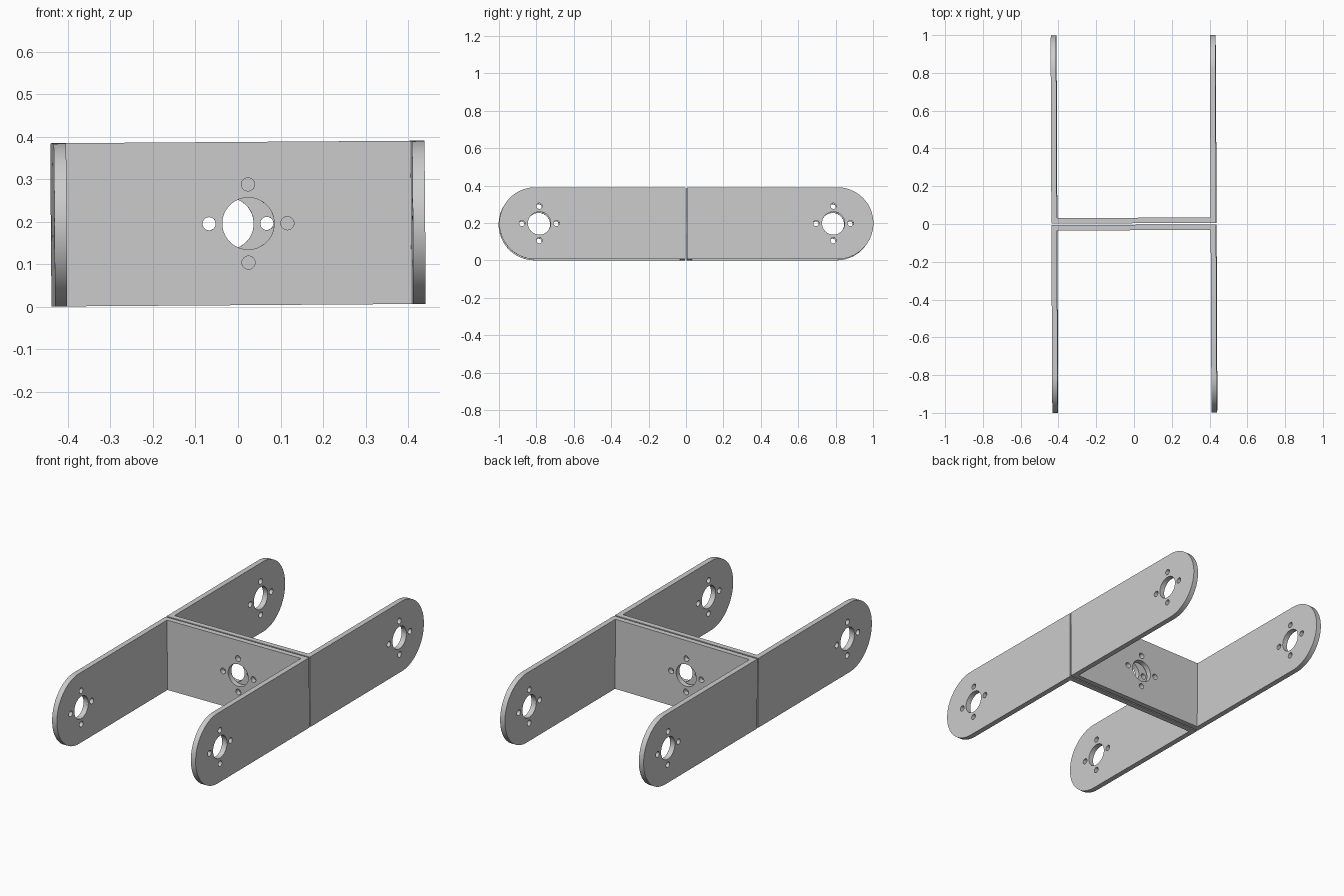
import bpy, bmesh
from math import pi, sin, cos, radians
from mathutils import Matrix

if "Cube" in bpy.data.objects:
    bpy.data.objects.remove(bpy.data.objects["Cube"])

HALF_W, THICK, GAP = 0.436, 0.029, 0.004   # bracket half width, sheet thickness, half gap
MID_Z, HALF_H = 0.1955, 0.192              # centre height, half height
HOLE_R, PIN_R, PIN_D = 0.061, 0.0155, 0.092


def prism(name, points, vector):
    """Closed profile swept along a vector."""
    bm = bmesh.new()
    face = bm.faces.new([bm.verts.new(p) for p in points])
    ext = bmesh.ops.extrude_face_region(bm, geom=[face])
    bmesh.ops.translate(bm, vec=vector,
                        verts=[v for v in ext["geom"] if isinstance(v, bmesh.types.BMVert)])
    bmesh.ops.recalc_face_normals(bm, faces=bm.faces)
    return finish(name, bm)


def finish(name, bm):
    mesh = bpy.data.meshes.new(name)
    bm.to_mesh(mesh)
    bm.free()
    obj = bpy.data.objects.new(name, mesh)
    bpy.context.collection.objects.link(obj)
    return obj


def hole_pattern(bm, matrix, depth):
    """One shaft hole with four screw holes around it."""
    spots = [(0, 0, HOLE_R, 48)]
    spots += [(PIN_D * cos(k * pi / 2), PIN_D * sin(k * pi / 2), PIN_R, 24) for k in range(4)]
    for x, y, r, n in spots:
        bmesh.ops.create_cone(bm, cap_ends=True, segments=n, radius1=r, radius2=r,
                              depth=depth, matrix=matrix @ Matrix.Translation((x, y, 0)))


# front bracket: U profile seen from above
o, i, y0, y1 = HALF_W, HALF_W - THICK, -GAP, -GAP - THICK
u_shape = [(-o, y0), (-o, -1), (-i, -1), (-i, y1), (i, y1), (i, -1), (o, -1), (o, y0)]
front = prism("front_bracket", [(x, y, -HALF_H) for x, y in u_shape], (0, 0, 2 * HALF_H))

# rounded arm ends, side profile
arc = [pi / 2 + pi * k / 40 for k in range(41)]
side = [(-0.6, HALF_H * cos(a) - 1 + HALF_H, HALF_H * sin(a)) for a in arc]
side += [(-0.6, 0.1, -HALF_H), (-0.6, 0.1, HALF_H)]
# widen the profile slightly so the flat edges are not coplanar with the U
side = [(x, y, z * 1.0005) for x, y, z in side]
rounding = prism("rounding_cutter", side, (1.2, 0, 0))

# holes through both arms and through the web
bm = bmesh.new()
hole_pattern(bm, Matrix.Translation((0, -0.786, 0)) @ Matrix.Rotation(pi / 2, 4, 'Y'), 1.2)
hole_pattern(bm, Matrix.Translation((0.024, 0, 0)) @ Matrix.Rotation(pi / 2, 4, 'X'), 0.2)
holes = finish("hole_cutter", bm)

for cutter, op in ((rounding, 'INTERSECT'), (holes, 'DIFFERENCE')):
    mod = front.modifiers.new(cutter.name, 'BOOLEAN')
    mod.object, mod.operation, mod.solver = cutter, op, 'EXACT'
bpy.context.view_layer.objects.active = front
front.select_set(True)
for mod in list(front.modifiers):
    bpy.ops.object.modifier_apply(modifier=mod.name)
for cutter in (rounding, holes):
    bpy.data.objects.remove(cutter)
bpy.ops.object.shade_smooth_by_angle(angle=radians(30))

# rear bracket: same part turned back to back, both very slightly skewed
rear = front.copy()
rear.name = "rear_bracket"
bpy.context.collection.objects.link(rear)
skew = (Matrix.Translation((0, 0, MID_Z)) @ Matrix.Rotation(radians(0.25), 4, 'Z')
        @ Matrix.Rotation(radians(-0.4), 4, 'Y'))
front.matrix_world = skew
rear.matrix_world = skew @ Matrix.Rotation(pi, 4, 'Z')
